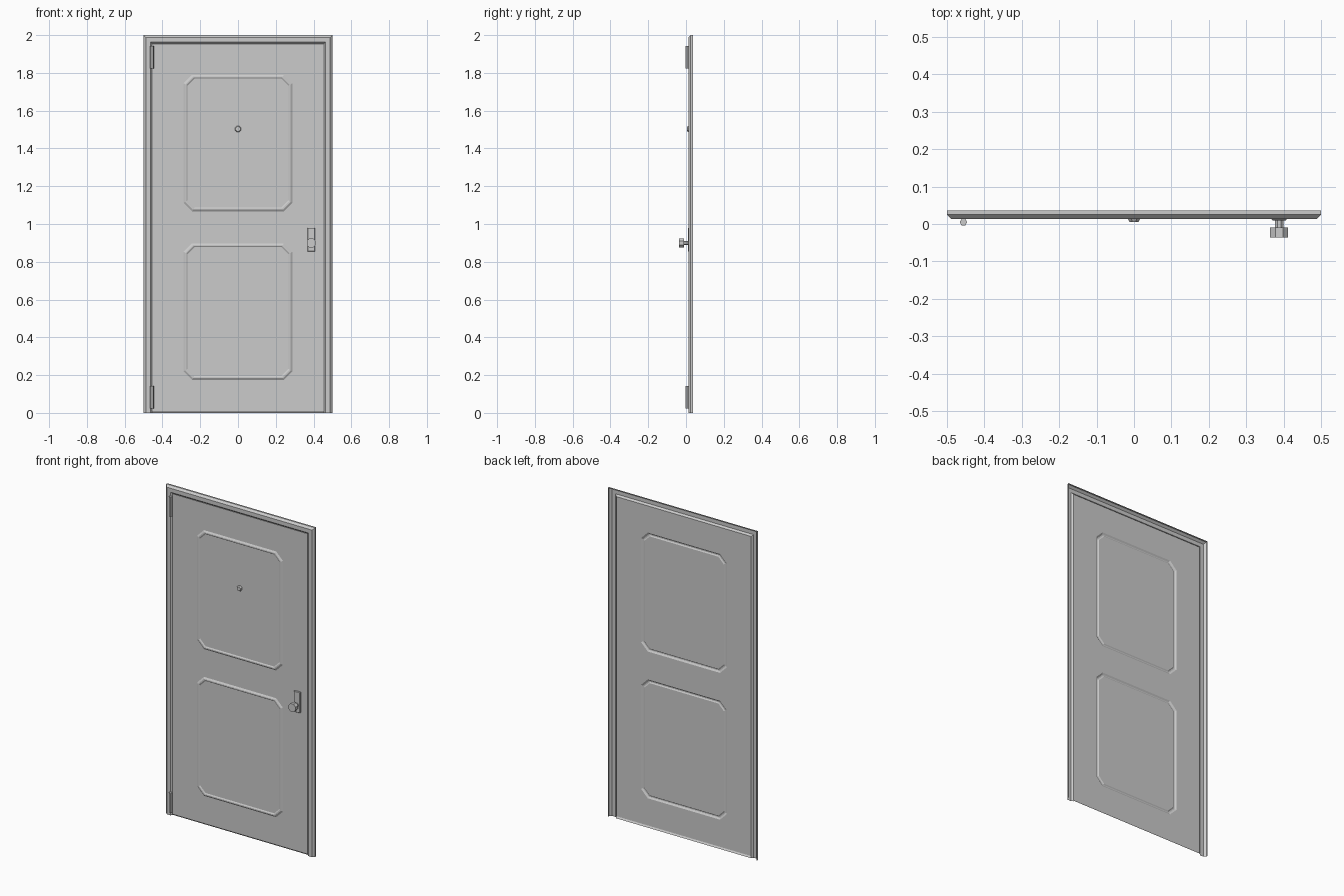
import bpy, bmesh
from math import sin, cos, pi

if "Cube" in bpy.data.objects:
    bpy.data.objects.remove(bpy.data.objects["Cube"])


def loft(name, rings, closed=True, cap_start=False, cap_end=False, sheet=False):
    """Skin a list of equal-length point rings into one flat-shaded object."""
    bm = bmesh.new()
    rows = [[bm.verts.new(p) for p in r] for r in rings]
    n = len(rows[0])
    for a, b in zip(rows, rows[1:]):
        for i in range(n if closed else n - 1):
            j = (i + 1) % n
            bm.faces.new((a[i], a[j], b[j], b[i]))
    if cap_start:
        bm.faces.new(rows[0])
    if cap_end:
        bm.faces.new(rows[-1])
    bmesh.ops.remove_doubles(bm, verts=bm.verts[:], dist=1e-5)
    bmesh.ops.recalc_face_normals(bm, faces=bm.faces[:])
    # open sheets must face the front
    if sheet and sum(f.normal.y * f.calc_area() for f in bm.faces) > 0:
        bmesh.ops.reverse_faces(bm, faces=bm.faces[:])
    me = bpy.data.meshes.new(name)
    bm.to_mesh(me)
    bm.free()
    ob = bpy.data.objects.new(name, me)
    bpy.context.collection.objects.link(ob)
    return ob


def turned(name, x, z, steps, sides=8):
    """Round part along y; steps are (radius, y)."""
    rings = []
    for r, y in steps:
        rings.append([(x + r * cos(2 * pi * (i + .5) / sides), y,
                       z + r * sin(2 * pi * (i + .5) / sides)) for i in range(sides)])
    return loft(name, rings, cap_start=True, cap_end=True)


def octagon(hx, z0, z1, c, y):
    return [(-hx + c, y, z0), (hx - c, y, z0), (hx, y, z0 + c), (hx, y, z1 - c),
            (hx - c, y, z1), (-hx + c, y, z1), (-hx, y, z1 - c), (-hx, y, z0 + c)]


FACE = 0.02     # front plane of the door leaf
HALF = 0.454    # half width of the leaf
TOP = 1.954     # top of the leaf

# door frame: open-backed moulding swept round both sides and the head
profile = [(0, .036), (0, .025), (.012, .013), (.036, .013), (.046, .023), (.046, FACE)]
loft("door_frame", [[(-.5 + d, y, 0), (-.5 + d, y, 2 - d), (.5 - d, y, 2 - d), (.5 - d, y, 0)]
                    for d, y in profile], closed=False, sheet=True)

# door leaf: two halves, each with a chamfer-cornered moulded panel
for name, lo, hi, z0, z1 in (("lower_door_leaf", .01, .985, .175, .898),
                             ("upper_door_leaf", .985, TOP, 1.067, 1.79)):
    rim = octagon(HALF, lo, hi, 0, FACE)
    mould = [(0, 0), (.009, -.006), (.015, -.006), (.021, -.002)]
    rings = [rim] + [octagon(.288 - d, z0 + d, z1 - d, .045 - .4 * d, FACE + y) for d, y in mould]
    loft(name, rings, cap_end=True, sheet=True)

# bevelled bottom edge of the leaf
loft("door_bottom_edge", [[(-HALF, FACE, .01), (HALF, FACE, .01)],
                          [(-HALF, .026, 0), (HALF, .026, 0)]], closed=False, sheet=True)

# hinges: six-sided barrels
for name, z0, z1 in (("lower_hinge", .023, .143), ("upper_hinge", 1.823, 1.943)):
    loft(name, [[(-.456 + .01 * cos(i * pi / 3), .005 + .01 * sin(i * pi / 3), z)
                 for i in range(6)] for z in (z0, z1)], cap_start=True, cap_end=True)

# lock plate with bevelled front
loft("lock_plate", [[(.388 + sx * h, y, .917 + sz * (h + .043))
                     for sx, sz in ((-1, -1), (1, -1), (1, 1), (-1, 1))]
                    for h, y in ((.02, FACE), (.02, .012), (.018, .010))], cap_end=True)

# knob and stem
turned("door_knob", .388, .9, [(.012, .011), (.012, -.01), (.026, -.01), (.026, -.036)])

# peephole
turned("peephole", 0, 1.503, [(.017, .018), (.017, .013), (.013, .006)])
